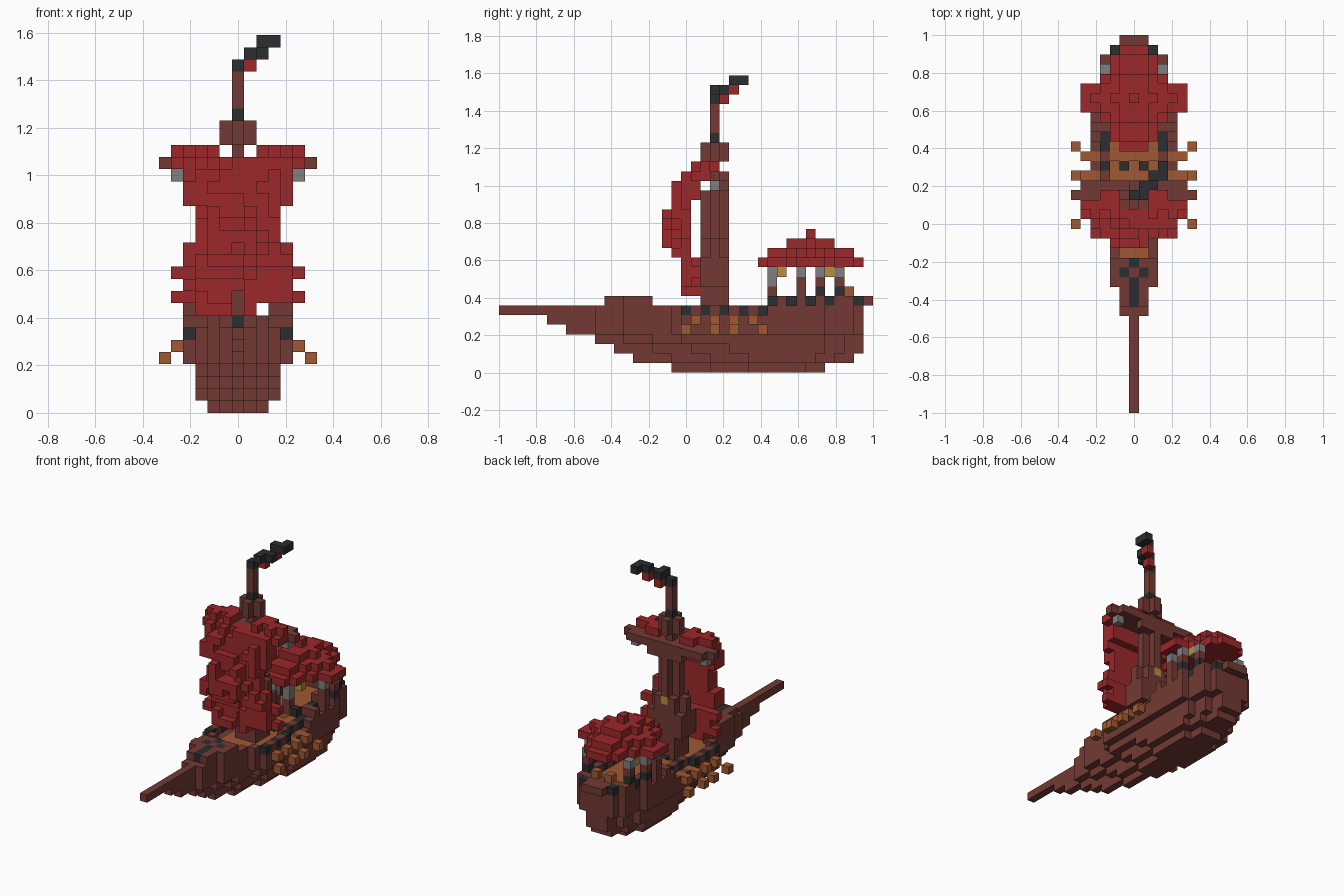
import bpy
import bmesh
import random
from mathutils import Vector

cube = bpy.data.objects.get("Cube")
if cube:
    bpy.data.objects.remove(cube)

V = 2 / 39  # block size
random.seed(4)


def make_material(name, rgb):
    lin = [((c / 255 + 0.055) / 1.055) ** 2.4 for c in rgb]
    m = bpy.data.materials.new(name)
    m.use_nodes = True
    m.diffuse_color = (*lin, 1)
    m.node_tree.nodes["Principled BSDF"].inputs["Base Color"].default_value = (*lin, 1)
    return m


MATS = {
    "brown": make_material("dark_wood", (115, 58, 51)),
    "red": make_material("red_cloth", (156, 40, 42)),
    "black": make_material("black_iron", (43, 45, 47)),
    "orange": make_material("light_wood", (161, 89, 50)),
    "grey": make_material("grey_stone", (128, 128, 128)),
    "yellow": make_material("lamp_yellow", (188, 140, 66)),
}
NAMES = list(MATS)
parts = {}      # part name -> {block: colour}
filled = set()  # every block in use


def put(part, x, y, z, colour):
    """Place one block, first come first served."""
    if (x, y, z) not in filled:
        filled.add((x, y, z))
        parts.setdefault(part, {})[x, y, z] = colour


def box(part, xs, ys, zs, colour):
    for x in range(xs[0], xs[1] + 1):
        for y in range(ys[0], ys[1] + 1):
            for z in range(zs[0], zs[1] + 1):
                put(part, x, y, z, colour)


def pair(part, x, y, z, colour):
    put(part, x, y, z, colour)
    put(part, -x, y, z, colour)


# Oars, passing through the hull side
for inner, outer in ((20, 19), (22, 22), (24, 24), (26, 27)):
    pair("oar", 4, inner, 5, "orange")
    pair("oar", 5, inner, 5, "orange")
    pair("oar", 6, outer, 4, "orange")

# Dark blocks at the front of the stern deck
pair("stern_rail", 3, 28, 6, "black")
pair("stern_rail", 2, 28, 7, "black")

# Hull: first row, last row and widest half width per layer
LAYERS = [(18, 33, 2), (14, 36, 3), (12, 37, 3), (10, 37, 3), (7, 37, 4), (5, 37, 4), (0, 37, 4)]


def half_width(y, z):
    start, end, cap = LAYERS[z]
    plan = min((y - 7) // 3, max(2, y - 15))
    bow = plan if z > 4 else min(plan, (y - start) // (3 if z > 2 else 4))
    stern = end - y + 2 if z > 3 else (end - y) // 2 + 1
    if y >= 34:
        cap = min(cap, 3)
    if z == 6 and 24 <= y < 28:
        cap = 3
    return max(0, min(cap, bow, stern))


for z, (start, end, _) in enumerate(LAYERS):
    for y in range(start, end + 1):
        w = half_width(y, z)
        for x in range(-w, w + 1):
            rim = abs(x) == w
            if z == 6 and 16 <= y < 28:
                if rim:
                    put("hull", x, y, z, "black" if y % 2 and y >= 19 else "brown")
                continue
            inside = abs(x) < min(w, 3) and y < 37
            deck = inside and ((z == 5 and 16 <= y < 28) or (z == 6 and y >= 28))
            put("hull", x, y, z, "orange" if deck else "brown")

# Raised bow deck with dark inlay
for y in range(11, 16):
    w = half_width(y, 6)
    for x in range(-w, w + 1):
        dark = abs(x) == 1 if y == 14 else x == 0
        put("bow_deck", x, y, 7, "black" if dark else "brown")

# Stern rail, dark blocks set between outer timbers
for y in range(29, 37):
    if y >= 34:
        pair("stern_rail", 3, y, 7, "black" if y == 34 else "brown")
    elif y % 2:
        pair("stern_rail", 4, y, 7, "brown")
        pair("stern_rail", 3, y, 7, "brown")
    else:
        pair("stern_rail", 3, y, 7, "black")
pair("stern_rail", 2, 37, 7, "black")
box("stern_rail", (-1, 1), (37, 38), (7, 7), "brown")
box("stern_rail", (-2, 2), (36, 36), (7, 7), "brown")
pair("stern_rail", 1, 36, 8, "orange")

# Step up to the stern deck
box("step", (-2, 2), (26, 26), (6, 6), "orange")
pair("step", 2, 27, 6, "orange")
pair("step", 1, 25, 6, "black")

# Canopy posts and lamps
for y, w in ((31, 4), (33, 4), (35, 3)):
    pair("canopy_post", w, y, 8, "brown" if y == 31 else "black")
    pair("canopy_post", w, y, 9, "brown")
    pair("canopy_post", w, y, 10, "grey")
pair("canopy_post", 3, 31, 8, "brown")
for z in range(7, 11):
    pair("front_post", 1, 28, z, "grey" if z > 8 else "brown")
pair("lamp", 2, 29, 10, "yellow")
pair("lamp", 3, 34, 10, "yellow")

# Domed canopy, half widths outward from its middle row
for i, widths in enumerate([(5, 5, 3, 2, 2, 1), (4, 3, 2, 1, 1), (2, 1, 1), (0,)]):
    for d, w in enumerate(widths):
        for y in {32 - d, 32 + d}:
            box("canopy", (-w, w), (y, y), (11 + i, 11 + i), "red")

# Mast, stepped inwards towards the top, with a lamp on its back
put("mast", 0, 23, 13, "yellow")
box("mast", (-1, 1), (21, 23), (6, 13), "brown")
box("mast", (-2, 2), (21, 23), (9, 11), "brown")
box("mast", (-2, 2), (22, 22), (12, 13), "brown")
box("mast", (0, 0), (21, 23), (14, 18), "brown")
box("mast", (-1, 1), (22, 22), (14, 18), "brown")
box("mast", (0, 0), (22, 22), (19, 21), "brown")

# Yard
box("yard", (-6, 6), (22, 22), (20, 20), "brown")
box("yard", (-5, 5), (23, 23), (20, 20), "brown")
box("yard", (-3, 3), (21, 21), (20, 20), "brown")
box("yard", (-2, 2), (23, 23), (19, 19), "brown")
pair("yard_fitting", 5, 22, 19, "grey")

# Billowing sail: layer, half width, first row, last row; its front is uneven
SAIL = [(9, 5, 19, 20), (10, 4, 19, 20), (11, 5, 19, 20), (12, 4, 18, 19),
        (13, 4, 18, 19), (14, 3, 18, 19), (15, 3, 18, 19), (16, 3, 18, 19),
        (17, 4, 18, 19), (18, 4, 18, 20), (19, 4, 18, 20), (20, 5, 19, 21)]
for z, w, y0, y1 in SAIL:
    for x in range(-w, w + 1):
        if z == 9 and x == 0:
            continue
        sunk = random.random() < 0.35
        box("sail", (x, x), (y0 + sunk, y1), (z, z), "red")
        if 13 <= z <= 16 and abs(x) < 3 and not sunk and random.random() < 0.6:
            put("sail", x, 17, z, "red")
box("sail", (-3, -1), (19, 20), (8, 8), "red")
box("sail", (1, 1), (19, 20), (8, 8), "red")
for s in (-1, 1):
    for x in range(2, 6):
        box("sail", (s * x, s * x), (20 + x % 2, 22 - x // 4), (21, 21), "red")

# Lookout, pole and pennant
box("lookout", (-1, 1), (22, 22), (22, 23), "brown")
box("lookout", (0, 0), (21, 23), (22, 23), "brown")
put("pole", 0, 22, 24, "black")
box("pole", (0, 0), (22, 22), (25, 27), "brown")
for x, y, z in ((0, 22, 28), (1, 22, 29), (1, 23, 29), (2, 23, 29), (2, 24, 30), (3, 24, 30), (3, 25, 30)):
    put("pennant", x, y, z, "black")
put("pennant", 1, 23, 28, "red")
put("pennant", 2, 24, 29, "red")

# Build every part from the exposed block faces
AXES = [Vector(a) for a in ((1, 0, 0), (0, 1, 0), (0, 0, 1))]
for name, blocks in parts.items():
    bm = bmesh.new()
    for cell, colour in blocks.items():
        centre = Vector((cell[0], cell[1] - 19, cell[2] + 0.5))
        for i in range(3):
            for s in (-1, 1):
                n = AXES[i] * s
                if tuple(int(c + d) for c, d in zip(cell, n)) in filled:
                    continue
                u, w = AXES[(i + 1) % 3] * s, AXES[(i + 2) % 3]
                quad = [(centre + (n + u * a + w * b) / 2) * V
                        for a, b in ((-1, -1), (1, -1), (1, 1), (-1, 1))]
                f = bm.faces.new([bm.verts.new(p) for p in quad])
                f.material_index = NAMES.index(colour)
    bmesh.ops.remove_doubles(bm, verts=bm.verts, dist=V / 50)
    mesh = bpy.data.meshes.new(name)
    bm.to_mesh(mesh)
    bm.free()
    for m in MATS.values():
        mesh.materials.append(m)
    bpy.context.collection.objects.link(bpy.data.objects.new(name, mesh))
